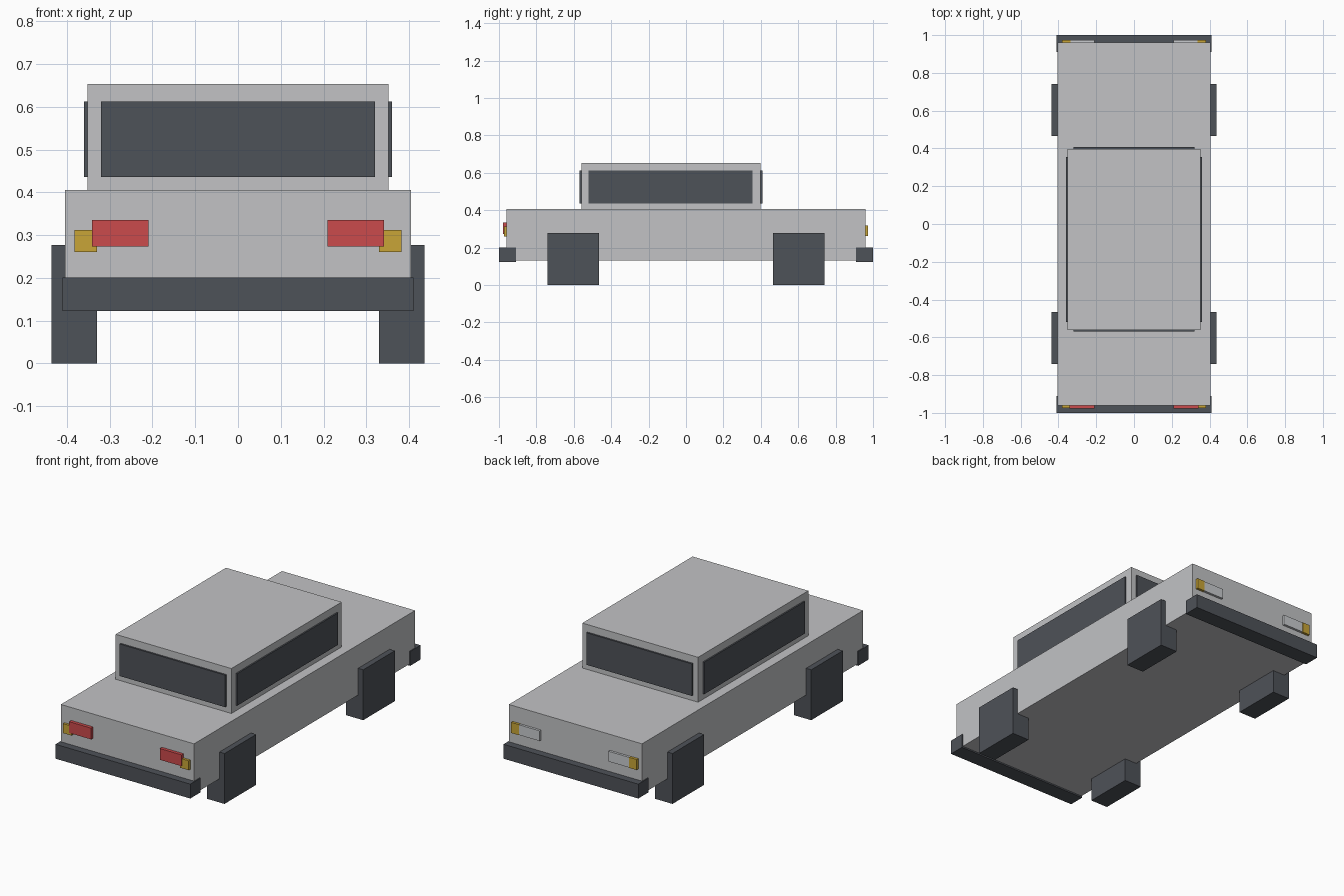
import bpy

cube = bpy.data.objects.get("Cube")
if cube:
    bpy.data.objects.remove(cube, do_unlink=True)


def material(name, rgb):
    mat = bpy.data.materials.new(name)
    mat.use_nodes = True
    colour = (*rgb, 1.0)
    mat.diffuse_color = colour
    mat.node_tree.nodes["Principled BSDF"].inputs["Base Color"].default_value = colour
    return mat


silver = material("silver paint", (0.54, 0.545, 0.56))
dark = material("dark grey", (0.076, 0.084, 0.098))
red = material("red lens", (0.60, 0.069, 0.072))
amber = material("amber lens", (0.58, 0.376, 0.038))
clear = material("clear lens", (0.58, 0.60, 0.62))


def box(name, mat, xs, ys, zs):
    """Box spanning the given (low, high) range on each axis."""
    spans = (xs, ys, zs)
    bpy.ops.mesh.primitive_cube_add(size=1, location=[(a + b) / 2 for a, b in spans])
    obj = bpy.context.object
    obj.name = name
    for v in obj.data.vertices:
        v.co = [c * abs(b - a) for c, (a, b) in zip(v.co, spans)]
    obj.data.materials.append(mat)
    return obj


def pair(name, mat, xs, ys, zs):
    """The same box on the left (+x) and the right (-x)."""
    box("left_" + name, mat, xs, ys, zs)
    box("right_" + name, mat, (-xs[1], -xs[0]), ys, zs)


# Body and cabin
box("body", silver, (-0.405, 0.405), (-0.96, 0.96), (0.13, 0.406))
box("cabin", silver, (-0.352, 0.352), (-0.56, 0.398), (0.406, 0.653))

# Windows
glass_z = (0.436, 0.612)
box("front_window", dark, (-0.321, 0.321), (-0.57, -0.56), glass_z)
box("rear_window", dark, (-0.321, 0.321), (0.398, 0.408), glass_z)
pair("side_window", dark, (0.352, 0.36), (-0.52, 0.355), glass_z)

# Bumpers and wheels at both ends
for end, sign in (("front", -1), ("rear", 1)):
    box(end + "_bumper", dark, (-0.41, 0.41),
        sorted((sign * 0.91, sign)), (0.122, 0.201))
    pair(end + "_wheel", dark, (0.33, 0.436),
         sorted((sign * 0.465, sign * 0.74)), (0, 0.277))

# Lamps
pair("front_lamp", red, (0.209, 0.342), (-0.978, -0.95), (0.273, 0.335))
pair("front_indicator", amber, (0.33, 0.382), (-0.974, -0.95), (0.26, 0.312))
pair("rear_lamp", clear, (0.209, 0.335), (0.95, 0.973), (0.262, 0.318))
pair("rear_indicator", amber, (0.335, 0.382), (0.95, 0.974), (0.261, 0.319))
